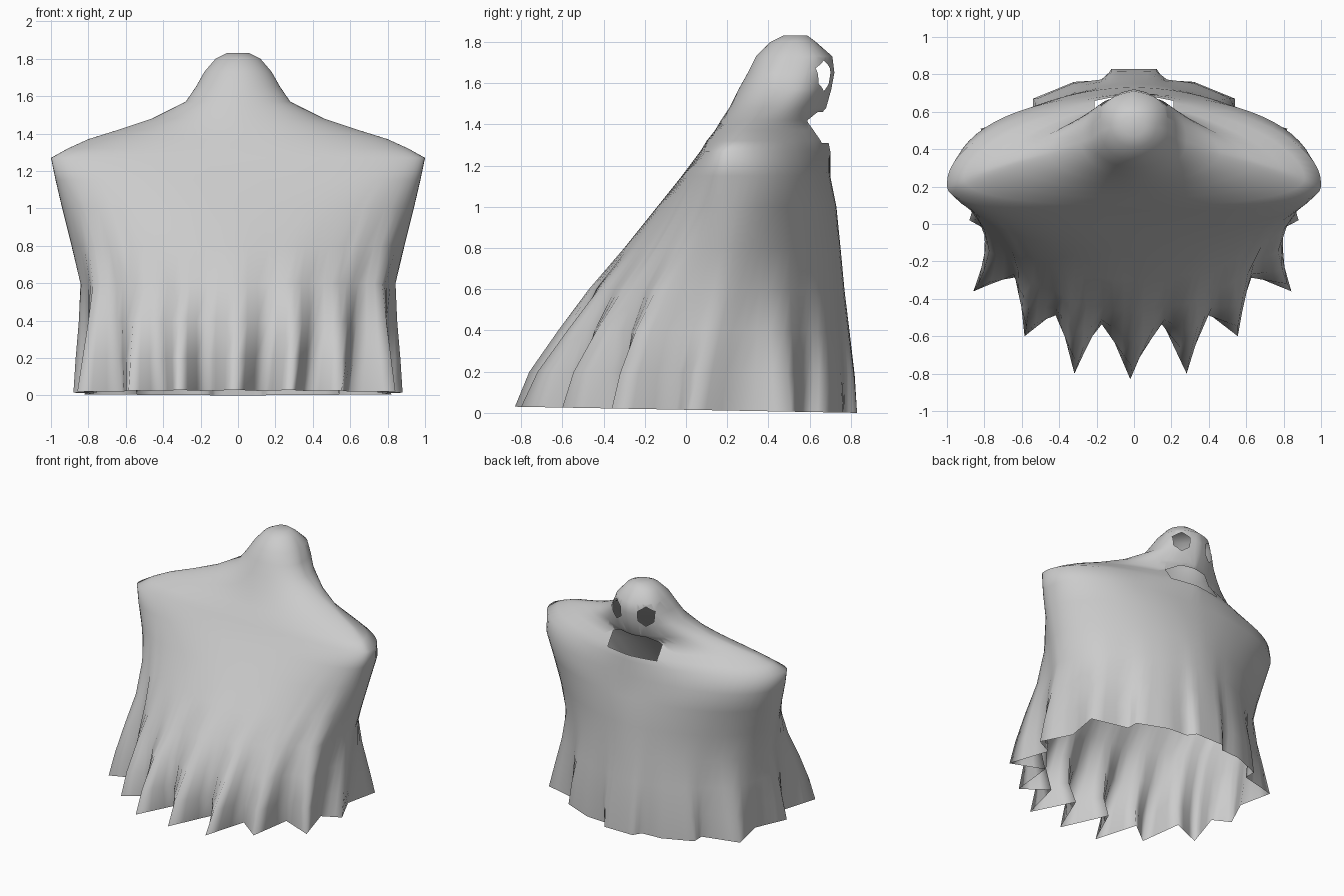
import bpy, bmesh
from math import sin, cos, pi, radians
from mathutils import Vector

if "Cube" in bpy.data.objects:
    bpy.data.objects.remove(bpy.data.objects["Cube"])

# One grey cloth colour
cloth = bpy.data.materials.new("grey cloth")
cloth.use_nodes = True
cloth.diffuse_color = (0.6, 0.6, 0.6, 1)
cloth.node_tree.nodes["Principled BSDF"].inputs["Base Color"].default_value = (0.6, 0.6, 0.6, 1)

# Pleated hem, one half from front to back: x, y, angle around the body
HEM = [(0, -.83, 0), (.15, -.48, 12), (.3, -.8, 22), (.39, -.46, 31), (.57, -.6, 41),
       (.61, -.26, 52), (.85, -.36, 64), (.75, -.05, 78), (.88, .02, 90), (.77, .25, 105),
       (.82, .51, 122), (.54, .58, 136), (.54, .67, 146), (.32, .76, 156),
       (.16, .77, 165), (.12, .83, 171), (0, .83, 180)]

# Body sections: height, half width, front y, side y, back y,
# front and back roundness, ridge of the nose or chin
LEVELS = [(.03, .88, -.7, .1, .83, 2, 2, 0), (.2, .85, -.645, .12, .8, 2, 1.9, 0),
          (.4, .84, -.54, .15, .78, 2, 1.8, 0), (.6, .84, -.45, .18, .765, 1.9, 1.75, 0),
          (.8, .89, -.3, .2, .75, 1.9, 1.75, 0), (1, .94, -.14, .215, .73, 2.1, 1.9, 0),
          (1.15, .975, -.02, .22, .69, 2.6, 2.2, .01), (1.27, 1, .07, .22, .67, 3, 1.9, .03),
          (1.32, .91, .1, .25, .655, 2.4, 1.7, .035), (1.37, .8, .14, .28, .645, 2, 1.5, .015),
          (1.42, .64, .17, .33, .63, 1.8, 1.4, 0), (1.48, .46, .21, .38, .66, 1.8, 1.6, .02),
          (1.57, .28, .255, .44, .66, 2, 2.6, .045), (1.65, .225, .3, .46, .665, 2, 3, .055),
          (1.73, .18, .34, .5, .67, 2, 2.8, .04), (1.8, .12, .41, .52, .63, 2, 2.2, 0),
          (1.83, .06, .47, .53, .59, 2, 2, 0)]

STEPS = 3


def hem_columns():
    """Full ring of hem points, mirrored from the half table."""
    half = []
    for a, b in zip(HEM, HEM[1:]):
        half += [Vector(a).lerp(Vector(b), k / STEPS) for k in range(STEPS)]
    half.append(Vector(HEM[-1]))
    mirrored = [Vector((-p.x, p.y, -p.z)) for p in half[-2:0:-1]]
    return half + mirrored


def sheet_point(level, column):
    z, width, front, side, back, nf, nb, ridge = level
    a = radians(column.z)
    s, c = sin(a), cos(a)
    n, reach = (nf, front - side) if c > 0 else (nb, back - side)
    x = width * abs(s) ** (2 / n) * (1 if s > 0 else -1)
    y = side + reach * abs(c) ** (2 / n)
    # Narrow nose, broad chin
    if c < 0:
        y += ridge * max(0, 1 - abs(x) / (.24 if z > 1.4 else .45))
    # Pleats fade with height, the folds under the arms reach highest
    fade_top = .97 if 45 < abs(column.z) < 75 else .7
    w = max(0, 1 - (z - .03) / fade_top) ** 1.7
    x += (column.x - .02 * max(c, 0) - x) * w
    y += (column.y - y) * w
    return x, y, z - .018 * (y + .83) * w


# Draped sheet
bm = bmesh.new()
columns = hem_columns()
rows = [[bm.verts.new(sheet_point(lv, c)) for c in columns] for lv in LEVELS]
for low, high in zip(rows, rows[1:]):
    for i in range(len(columns)):
        j = (i + 1) % len(columns)
        bm.faces.new((low[i], low[j], high[j], high[i]))
bm.faces.new(rows[-1])


def cut_hole(outline):
    """Cut a convex x-z outline through the face side of the sheet."""
    xs, zs = zip(*outline)
    n = len(outline)
    mid = Vector((sum(xs) / n, 0, sum(zs) / n))
    planes = []
    for i in range(n):
        a, b = [Vector((p[0], 0, p[1])) for p in (outline[i], outline[(i + 1) % n])]
        normal = Vector((b.z - a.z, 0, a.x - b.x)).normalized()
        if normal.dot(mid - a) > 0:
            normal.negate()
        planes.append((a, normal))

    def near(f):
        fx = [v.co.x for v in f.verts]
        fz = [v.co.z for v in f.verts]
        return (f.calc_center_median().y > .5 and max(fx) > min(xs) and min(fx) < max(xs)
                and max(fz) > min(zs) and min(fz) < max(zs))

    for co, normal in planes:
        faces = [f for f in bm.faces if near(f)]
        edges = {e for f in faces for e in f.edges}
        verts = {v for f in faces for v in f.verts}
        bmesh.ops.bisect_plane(bm, geom=faces + list(edges) + list(verts),
                               plane_co=co, plane_no=normal, dist=1e-5)
    inside = [f for f in bm.faces if near(f) and all(
        (f.calc_center_median() - co).dot(normal) < 0 for co, normal in planes)]
    bmesh.ops.delete(bm, geom=inside, context='FACES')


# Eye holes and mouth hole
for side in (-1, 1):
    cut_hole([(side * .125 + .06 * sin(k * pi / 3), 1.635 + .075 * cos(k * pi / 3))
              for k in range(6)])
cut_hole([(-.21, 1.31), (.21, 1.31), (.21, 1.41), (.11, 1.46), (-.11, 1.46), (-.21, 1.41)])

bmesh.ops.recalc_face_normals(bm, faces=bm.faces)
mesh = bpy.data.meshes.new("ghost_sheet")
bm.to_mesh(mesh)
bm.free()
mesh.materials.append(cloth)
sheet = bpy.data.objects.new("ghost_sheet", mesh)
bpy.context.collection.objects.link(sheet)
for poly in mesh.polygons:
    poly.use_smooth = True
